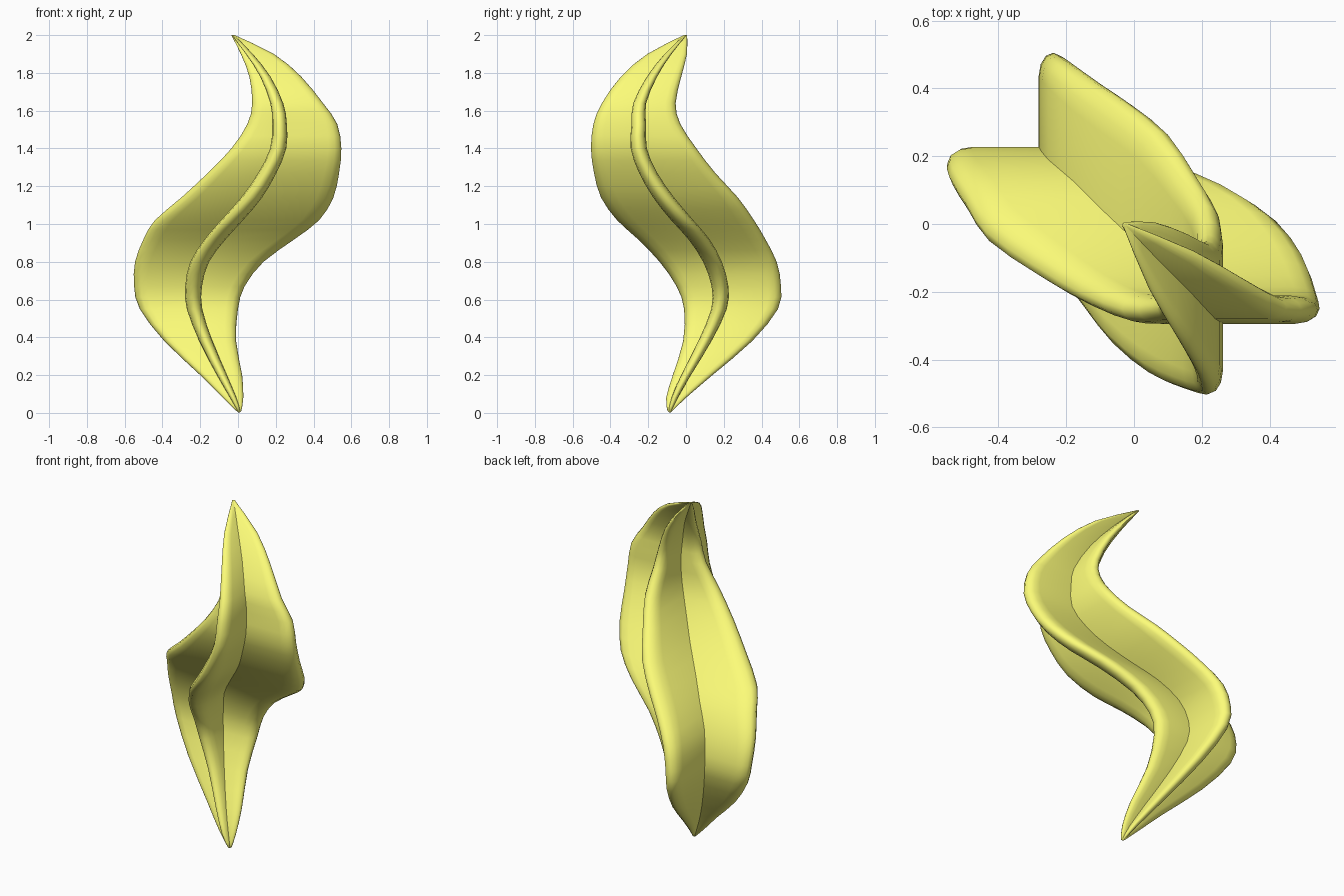
import bpy, bmesh, math

if "Cube" in bpy.data.objects:
    bpy.data.objects.remove(bpy.data.objects["Cube"])

# Stations along the twisted pod: height, then centre / low / high edge in x and in y
STATIONS = [
    (0.01, .005, -.008, .018, -.085, -.098, -.072),
    (0.08, -.025, -.08, .028, -.06, -.105, .00),
    (0.20, -.085, -.20, .022, .00, -.07, .14),
    (0.38, -.17, -.39, -.01, .10, -.015, .35),
    (0.55, -.23, -.52, .00, .175, -.01, .487),
    (0.67, -.235, -.55, .035, .18, -.05, .503),
    (0.80, -.203, -.545, .135, .14, -.14, .48),
    (0.92, -.12, -.50, .30, .068, -.255, .42),
    (1.02, -.032, -.44, .43, -.02, -.365, .36),
    (1.14, .072, -.30, .505, -.118, -.45, .275),
    (1.27, .155, -.16, .535, -.2, -.487, .155),
    (1.40, .213, -.035, .547, -.25, -.503, .055),
    (1.53, .22, .05, .525, -.25, -.49, -.03),
    (1.64, .205, .075, .45, -.245, -.445, -.055),
    (1.78, .145, .06, .335, -.18, -.345, -.025),
    (1.90, .06, .015, .19, -.095, -.205, .005),
    (2.00, -.027, -.036, -.018, -.003, -.012, .006),
]
TIP_STEPS = 6


def refine(rows, steps):
    """Catmull-Rom interpolation between the stations."""
    out = []
    for i in range(len(rows) - 1):
        p0, p1 = rows[max(i - 1, 0)], rows[i]
        p2, p3 = rows[i + 1], rows[min(i + 2, len(rows) - 1)]
        for s in range(steps):
            f = s / steps
            out.append([0.5 * (2 * b + (c - a) * f + (2 * a - 5 * b + 4 * c - d) * f * f
                               + (3 * b - a - 3 * c + d) * f ** 3)
                        for a, b, c, d in zip(p0, p1, p2, p3)])
    return out + [rows[-1]]


def cross_section(z, xc, xl, xr, yc, yl, yr):
    """Four-armed cross with rounded arm tips, counter-clockwise."""
    lengths = (xr - xc, yr - yc, xc - xl, yc - yl)
    t = 0.047 * max(math.sin(math.pi * z / 2), 0.02) ** 0.5
    t *= 1 + 0.25 * math.exp(-((z - 1.03) / 0.22) ** 2)  # steep middle is cut wider
    t = min(t, min(lengths) * 0.5)
    pts = []
    for k, length in enumerate(lengths):
        c, s = ((1, 0), (0, 1), (-1, 0), (0, -1))[k]
        r = min(1.6 * t, (length - t) * 0.9)
        arm = [(length - r + r * math.cos(a), t * math.sin(a))
               for a in (math.pi * (i / TIP_STEPS - 0.5) for i in range(TIP_STEPS + 1))]
        arm.append((t, t))  # inner crease shared with the next arm
        pts += [(xc + u * c - v * s, yc + u * s + v * c, z) for u, v in arm]
    return pts


# Loft the sections into one closed body
bm = bmesh.new()
rings = [[bm.verts.new(p) for p in cross_section(*st)] for st in refine(STATIONS, 2)]
n = len(rings[0])
for a, b in zip(rings, rings[1:]):
    for i in range(n):
        j = (i + 1) % n
        bm.faces.new((a[i], a[j], b[j], b[i]))
bm.faces.new(rings[0][::-1])
bm.faces.new(rings[-1])
# Pointed foot touching the ground
foot = bmesh.ops.poke(bm, faces=[f for f in bm.faces if all(v in rings[0] for v in f.verts)])
foot["verts"][0].co.z = 0
bmesh.ops.recalc_face_normals(bm, faces=bm.faces)
mesh = bpy.data.meshes.new("crossed_blades")
bm.to_mesh(mesh)
bm.free()

blades = bpy.data.objects.new("crossed_blades", mesh)
bpy.context.collection.objects.link(blades)
mat = bpy.data.materials.new("yellow")
mat.diffuse_color = (0.98, 0.98, 0.19, 1)
mat.use_nodes = True
mat.node_tree.nodes["Principled BSDF"].inputs["Base Color"].default_value = mat.diffuse_color
mesh.materials.append(mat)

# Smooth blades, sharp inner creases
bpy.context.view_layer.objects.active = blades
blades.select_set(True)
bpy.ops.object.shade_smooth_by_angle(angle=math.radians(55))
